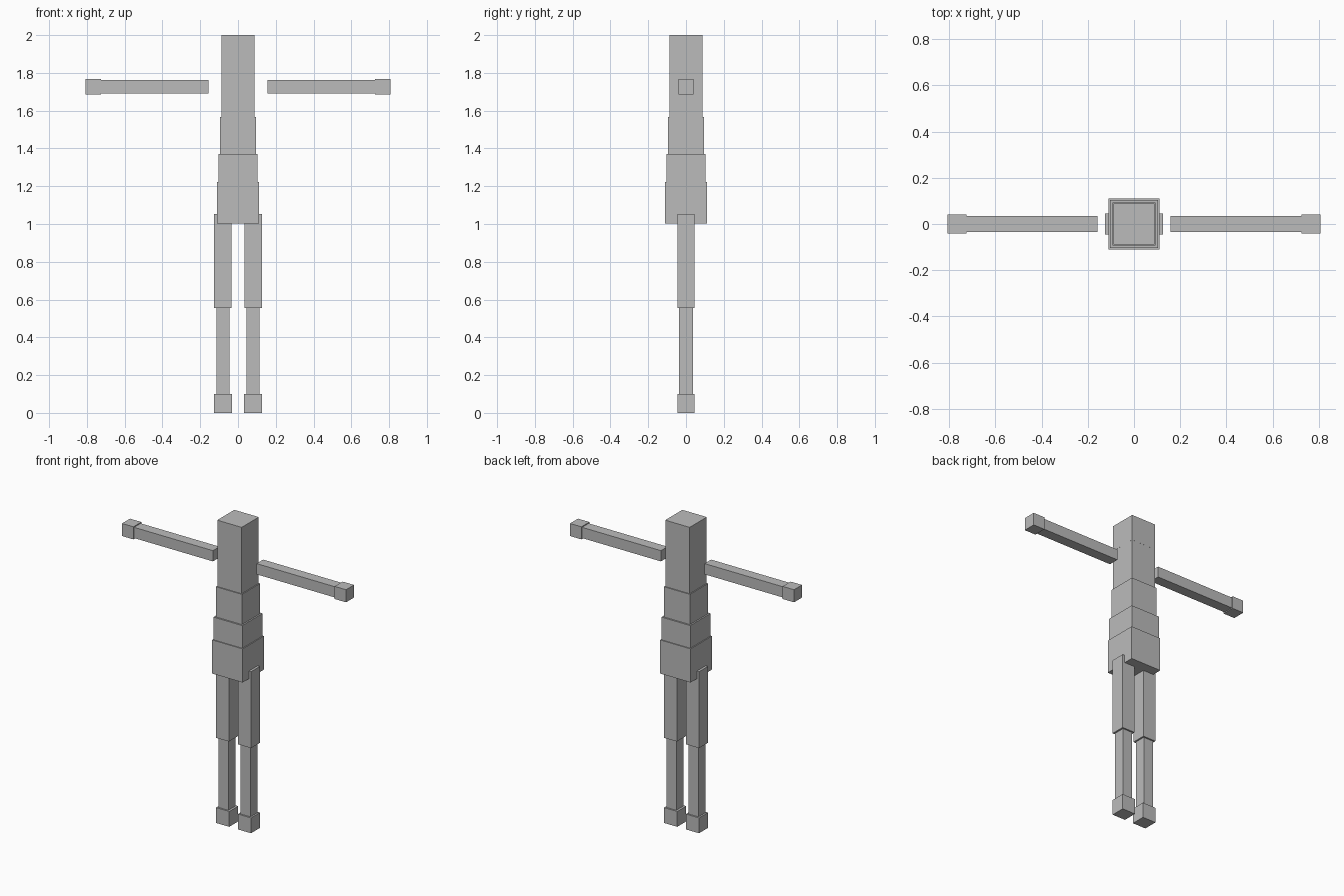
import bpy

if "Cube" in bpy.data.objects:
    bpy.data.objects.remove(bpy.data.objects["Cube"])

grey = bpy.data.materials.new("plain grey")
grey.diffuse_color = (0.5, 0.5, 0.5, 1)
grey.use_nodes = True
grey.node_tree.nodes["Principled BSDF"].inputs["Base Color"].default_value = grey.diffuse_color


def box(name, x0, x1, half_depth, z0, z1):
    """Square-edged block spanning the given limits, centred on y = 0."""
    bpy.ops.mesh.primitive_cube_add(size=1, location=((x0 + x1) / 2, 0, (z0 + z1) / 2))
    ob = bpy.context.object
    ob.name = name
    ob.scale = (x1 - x0, 2 * half_depth, z1 - z0)
    bpy.ops.object.transform_apply(location=False, rotation=False, scale=True)
    ob.data.materials.append(grey)
    return ob


# Stacked trunk: name, half width, bottom, top
for name, h, z0, z1 in [
    ("pelvis", 0.110, 1.003, 1.222),
    ("waist", 0.104, 1.222, 1.37),
    ("chest", 0.094, 1.37, 1.567),
    ("neck", 0.0875, 1.567, 1.83),
    ("head", 0.088, 1.83, 2.0),
]:
    box(name, -h, h, h, z0, z1)

# Limbs on both sides: name, inner x, outer x, half depth, bottom, top
for name, a, b, d, z0, z1 in [
    ("arm", 0.157, 0.728, 0.034, 1.692, 1.762),
    ("hand", 0.726, 0.808, 0.041, 1.686, 1.768),
    ("thigh", 0.034, 0.126, 0.046, 0.555, 1.053),
    ("shin", 0.045, 0.115, 0.036, 0.098, 0.555),
    ("foot", 0.031, 0.126, 0.046, 0.0, 0.1),
]:
    box(name + "_right", a, b, d, z0, z1)
    box(name + "_left", -b, -a, d, z0, z1)
